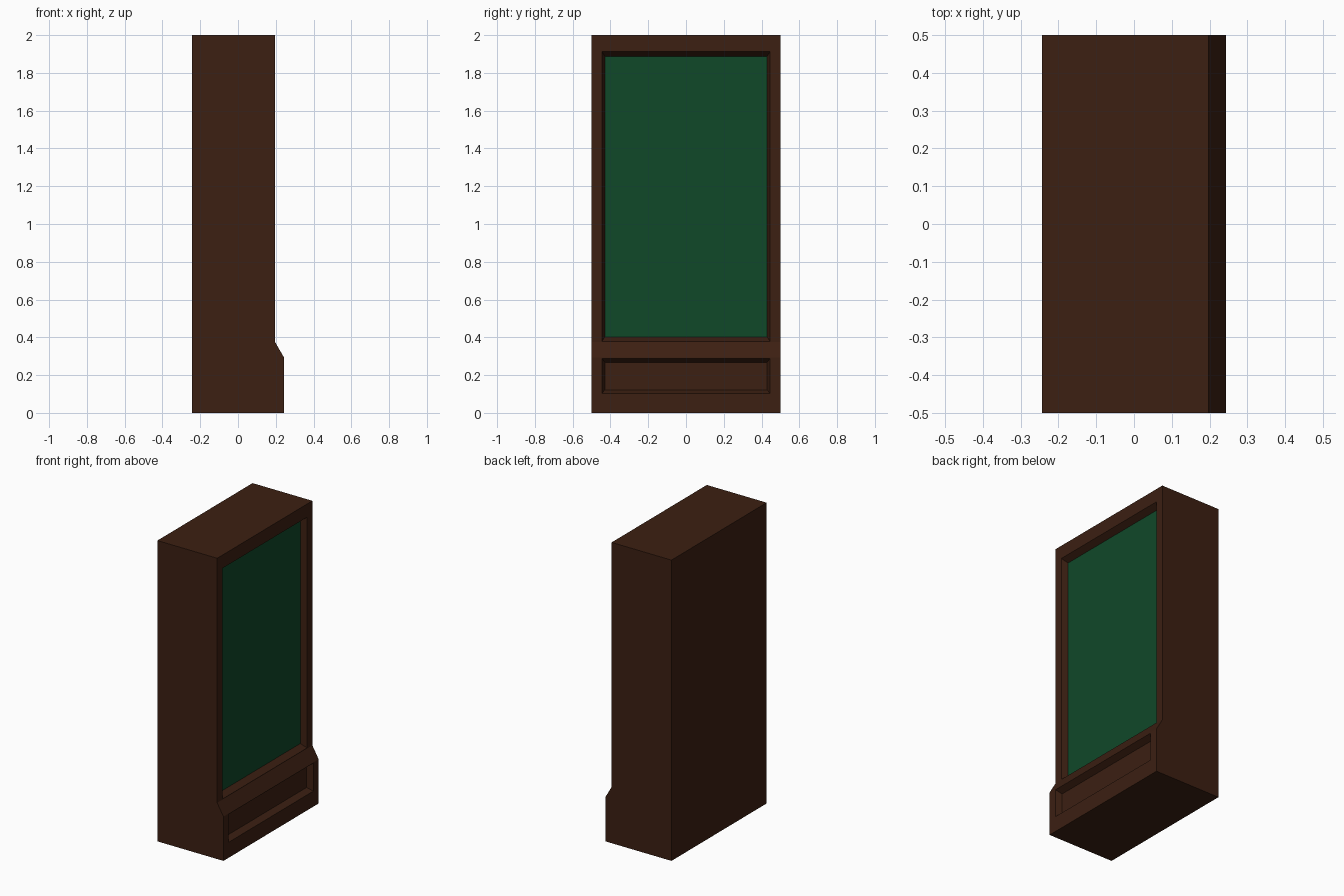
import bpy, bmesh

if "Cube" in bpy.data.objects:
    bpy.data.objects.remove(bpy.data.objects["Cube"])

DEPTH = 0.04


def material(name, rgb):
    m = bpy.data.materials.new(name)
    m.diffuse_color = (*rgb, 1)
    m.use_nodes = True
    m.node_tree.nodes["Principled BSDF"].inputs["Base Color"].default_value = m.diffuse_color
    return m


def add_object(name, bm, mat):
    mesh = bpy.data.meshes.new(name)
    bm.to_mesh(mesh)
    bm.free()
    mesh.materials.append(mat)
    ob = bpy.data.objects.new(name, mesh)
    bpy.context.collection.objects.link(ob)
    return ob


def fit_rect(face, x, half_y, z0, z1):
    """Move a quad facing +x onto the given rectangle."""
    mid = face.calc_center_median()
    for v in face.verts:
        y = half_y if v.co.y > mid.y else -half_y
        z = z1 if v.co.z > mid.z else z0
        v.co = (x, y, z)


def recess(bm, face, outer, inner):
    """Inset a rim, then sink a smaller panel with sloping walls."""
    x = face.calc_center_median().x
    for depth, rect in ((0, outer), (DEPTH, inner)):
        bmesh.ops.inset_individual(bm, faces=[face], thickness=0.005)
        fit_rect(face, x - depth, *rect)


wood = material("dark_wood", (0.045, 0.014, 0.006))
felt = material("green_panel", (0.005, 0.065, 0.022))

# cabinet: side profile swept across the width
profile = [(-0.243, 0), (0.243, 0), (0.243, 0.294), (0.197, 0.374),
           (0.197, 2), (-0.243, 2)]
bm = bmesh.new()
side = bm.faces.new([bm.verts.new((x, -0.5, z)) for x, z in profile])
ext = bmesh.ops.extrude_face_region(bm, geom=[side], use_keep_orig=True)
moved = [g for g in ext["geom"] if isinstance(g, bmesh.types.BMVert)]
bmesh.ops.translate(bm, verts=moved, vec=(0, 1, 0))
bmesh.ops.recalc_face_normals(bm, faces=bm.faces)

# recessed window above and recessed panel below
front = sorted((f for f in bm.faces if f.normal.x > 0.99),
               key=lambda f: f.calc_center_median().z)
base_face, window_face = front
WINDOW = (0.43, 0.402, 1.888)
recess(bm, base_face, (0.445, 0.103, 0.289), (0.43, 0.122, 0.268))
recess(bm, window_face, (0.445, 0.378, 1.912), WINDOW)
bmesh.ops.delete(bm, geom=[window_face], context='FACES_ONLY')
add_object("cabinet", bm, wood)

# green panel filling the window
half_y, z0, z1 = WINDOW
bm = bmesh.new()
bm.faces.new([bm.verts.new((0.197 - DEPTH, y, z)) for y, z in
              ((-half_y, z0), (half_y, z0), (half_y, z1), (-half_y, z1))])
add_object("window_panel", bm, felt)
